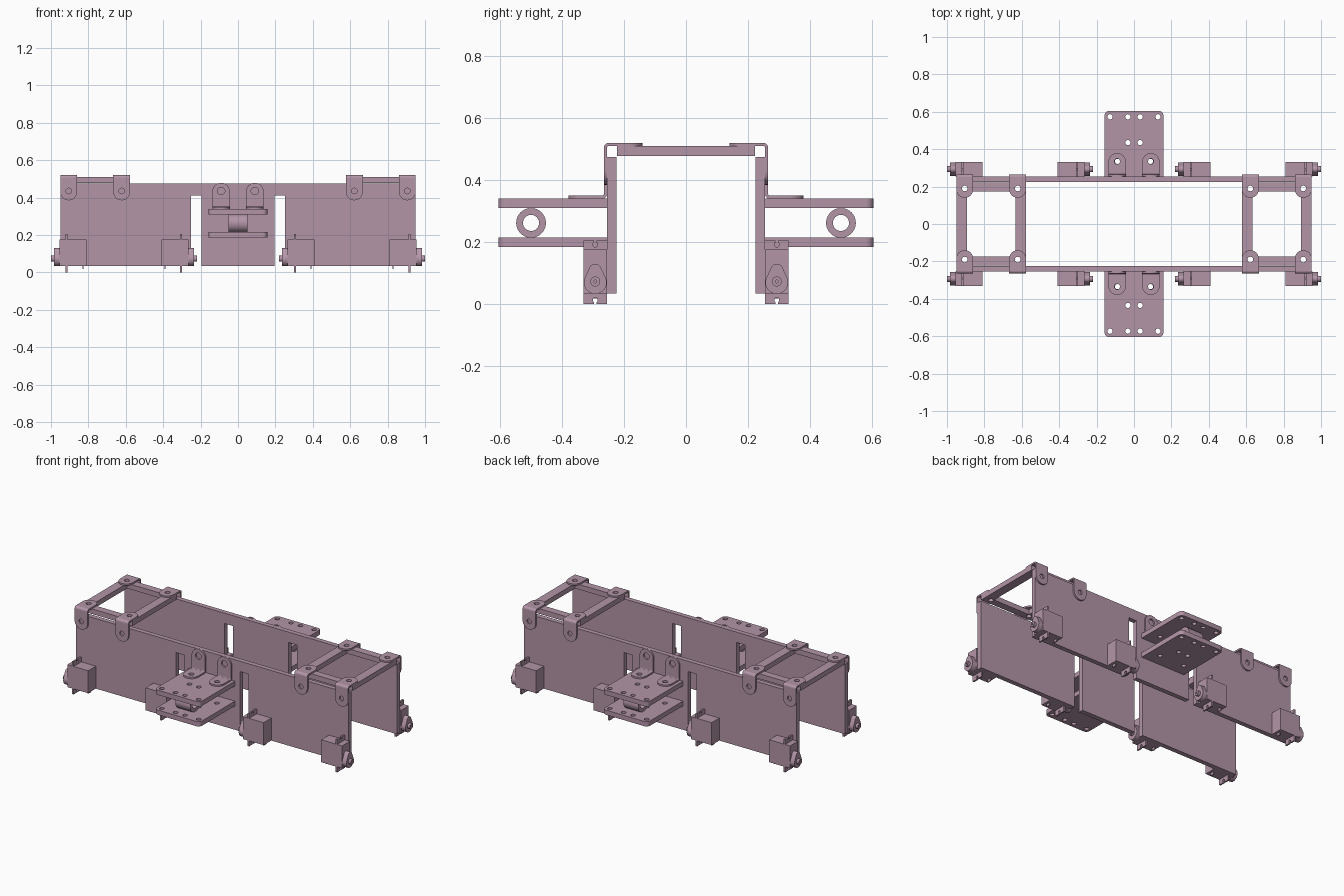
import bpy, bmesh
from math import sin, cos, radians

if "Cube" in bpy.data.objects:
    bpy.data.objects.remove(bpy.data.objects["Cube"])

mat = bpy.data.materials.new("mauve")
mat.diffuse_color = (0.45, 0.30, 0.39, 1)
mat.use_nodes = True
mat.node_tree.nodes["Principled BSDF"].inputs["Base Color"].default_value = mat.diffuse_color
AXES = {'X': lambda u, v, w: (w, u, v),
        'Y': lambda u, v, w: (u, w, v),
        'Z': lambda u, v, w: (u, v, w)}


def arc(cu, cv, r, a0, a1, n=12):
    angs = [radians(a0 + (a1 - a0) * i / n) for i in range(n + 1)]
    return [(cu + r * cos(a), cv + r * sin(a)) for a in angs]


def circle(cu, cv, r, n=24):
    return arc(cu, cv, r, 0, 360, n)[:-1]


def rect(u0, u1, v0, v1):
    return [(u0, v0), (u1, v0), (u1, v1), (u0, v1)]


def slab(bm, axis, w0, w1, outline, holes=()):
    """Extrude an outline with holes from w0 to w1 along an axis."""
    f, edges = AXES[axis], []
    for loop in [outline, *holes]:
        vs = [bm.verts.new(f(u, v, w0)) for u, v in loop]
        edges += [bm.edges.new((vs[i - 1], vs[i])) for i in range(len(vs))]
    res = bmesh.ops.triangle_fill(bm, edges=edges, use_beauty=True, use_dissolve=False)
    faces = [g for g in res['geom'] if isinstance(g, bmesh.types.BMFace)]
    ext = bmesh.ops.extrude_face_region(bm, geom=faces, use_keep_orig=True)
    top = [g for g in ext['geom'] if isinstance(g, bmesh.types.BMVert)]
    bmesh.ops.translate(bm, verts=top, vec=f(0, 0, w1 - w0))


def part(name, slabs, mirror=(True, True)):
    bm = bmesh.new()
    for s in slabs:
        slab(bm, *s)
    bmesh.ops.recalc_face_normals(bm, faces=bm.faces[:])
    me = bpy.data.meshes.new(name)
    bm.to_mesh(me)
    bm.free()
    me.materials.append(mat)
    ob = bpy.data.objects.new(name, me)
    bpy.context.collection.objects.link(ob)
    bpy.ops.object.select_all(action='DESELECT')
    ob.select_set(True)
    bpy.context.view_layer.objects.active = ob
    bpy.ops.object.shade_smooth_by_angle(angle=radians(35))
    m = ob.modifiers.new("Mirror", 'MIRROR')
    m.use_axis = (*mirror, False)
    m.use_mirror_merge = False


# Side walls with two slots open at the bottom
wall = [(-.948, .035), (-.252, .035), (-.252, .41), (-.194, .41), (-.194, .035),
        (.194, .035), (.194, .41), (.252, .41), (.252, .035), (.948, .035),
        (.948, .475), (-.948, .475)]
part("side_wall", [('Y', .225, .255, wall)], (False, True))

# Rectangular top frames at both ends
bolts = [circle(x, y, .015) for x in (.622, .905) for y in (-.19, .19)]
part("top_frame", [('Z', .478, .51, rect(.578, .95, -.222, .222),
                    [rect(.634, .893, -.175, .175)] + bolts)], (True, False))

# Angle brackets holding frames to walls
for name, x in (("inner_frame_bracket", .622), ("outer_frame_bracket", .905)):
    r = .045
    part(name, [
        ('Y', .255, .265, arc(x, .43, r, 180, 360) + [(x + r, .505), (x - r, .505)],
         [circle(x, .435, .015)]),
        ('Z', .51, .52, arc(x, .185, r, 180, 360) + [(x + r, .25), (x - r, .25)],
         [circle(x, .19, .015)]),
        ('X', x - r, x + r, arc(.25, .505, .015, 0, 90, 6) + arc(.25, .505, .005, 90, 0, 6))])

# Angle brackets holding the side platforms
x, r = .09, .047
part("platform_bracket", [
    ('Y', .255, .265, [(x - r, .355), (x + r, .355)] + arc(x, .432, r, 0, 180),
     [circle(x, .435, .02)]),
    ('Z', .34, .35, [(x - r, .27), (x + r, .27)] + arc(x, .332, r, 0, 180),
     [circle(x, .335, .015)]),
    ('X', x - r, x + r, arc(.27, .355, .015, 180, 270, 6) + arc(.27, .355, .005, 270, 180, 6))])

# Paired platforms with bolt holes
plat = [(-.157, .255), (.157, .255)] + arc(.132, .58, .025, 0, 90, 6) + arc(-.132, .58, .025, 90, 180, 6)
holes = [circle(s * a, b, .014) for s in (-1, 1)
         for a, b in ((.128, .573), (.033, .573), (.033, .435), (.088, .335))]
part("upper_platform", [('Z', .31, .34, plat, holes)], (False, True))
part("lower_platform", [('Z', .185, .215, plat, holes)], (False, True))

# Bearing ring between platforms
part("bearing_ring", [('X', -.052, .052, circle(.5, .262, .048, 40), [circle(.5, .262, .026, 40)])],
     (False, True))

# Motors: body, notched mounting flange, gear housing, shaft, cable nub
c = .293
flange = ([(.255, 0), (c - .004, 0)] + arc(c, .013, .008, 240, -60) + [(c + .004, 0), (.331, 0),
          (.331, .206), (c + .004, .206)] + arc(c, .192, .008, 60, -240) + [(c - .004, .206), (.255, .206)])
housing = arc(c, .07, .037, 150, 390, 20) + arc(c, .11, .02, 30, 150, 10)
for name, tip, d in (("outer_motor", 1.0, -1), ("inner_motor", .22, 1)):
    def at(a):
        return tip + d * a
    part(name, [
        ('X', at(.045), at(.19), rect(.255, .331, .035, .176)),
        ('X', at(.079), at(.089), flange),
        ('X', at(.016), at(.045), housing),
        ('X', at(0), at(.016), circle(c, .073, .016), [circle(c, .073, .005, 12)]),
        ('X', at(.168), at(.174), rect(c - .012, c + .012, .018, .035))])
